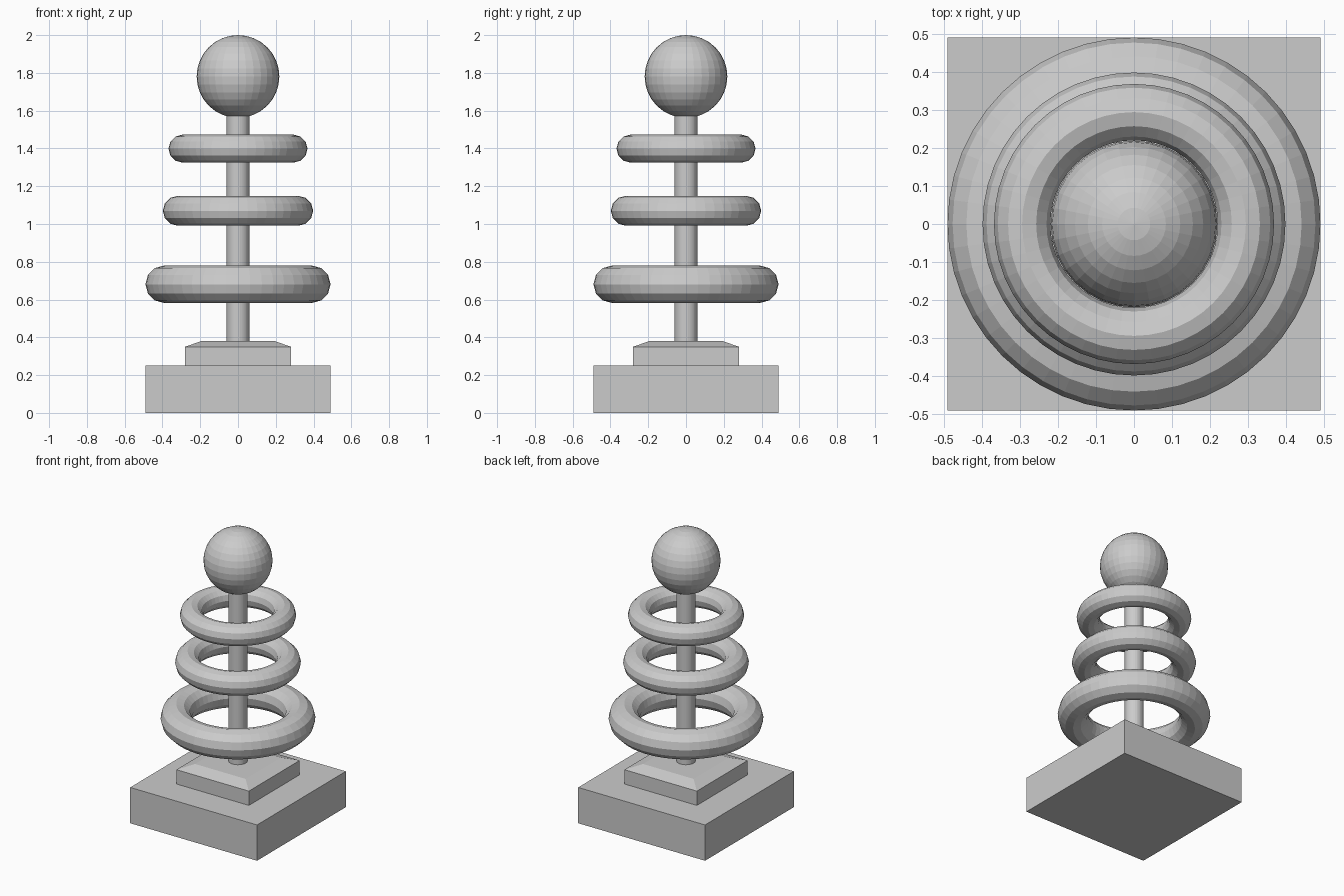
import bpy
import bmesh

if "Cube" in bpy.data.objects:
    bpy.data.objects.remove(bpy.data.objects["Cube"])


def slab(name, half, z0, z1):
    bpy.ops.mesh.primitive_cube_add(size=1, location=(0, 0, (z0 + z1) / 2))
    ob = bpy.context.object
    ob.name = name
    ob.scale = (half * 2, half * 2, z1 - z0)
    bpy.ops.object.transform_apply(location=True, scale=True)
    return ob


def ring(name, z, outer, minor):
    bpy.ops.mesh.primitive_torus_add(
        major_radius=outer - minor, minor_radius=minor,
        major_segments=48, minor_segments=12, location=(0, 0, z))
    bpy.context.object.name = name


# Square base
slab("base", 0.49, 0, 0.25)

# Smaller plinth with a shallow sloped top
plinth = slab("plinth", 0.28, 0.25, 0.35)
bm = bmesh.new()
bm.from_mesh(plinth.data)
top = max(bm.faces, key=lambda f: f.calc_center_median().z)
bmesh.ops.inset_region(bm, faces=[top], thickness=0.12)
for v in top.verts:
    v.co.z = 0.38
bm.to_mesh(plinth.data)
bm.free()

# Centre pole
z0, z1 = 0.36, 1.6
bpy.ops.mesh.primitive_cylinder_add(
    vertices=32, radius=0.06, depth=z1 - z0, location=(0, 0, (z0 + z1) / 2))
bpy.context.object.name = "pole"

# Floating rings, largest at the bottom
ring("ring_bottom", 0.681, 0.49, 0.099)
ring("ring_middle", 1.07, 0.398, 0.079)
ring("ring_top", 1.399, 0.368, 0.074)

# Ball finial
bpy.ops.mesh.primitive_uv_sphere_add(
    segments=32, ring_count=16, radius=0.219, location=(0, 0, 1.781))
bpy.context.object.name = "ball"
